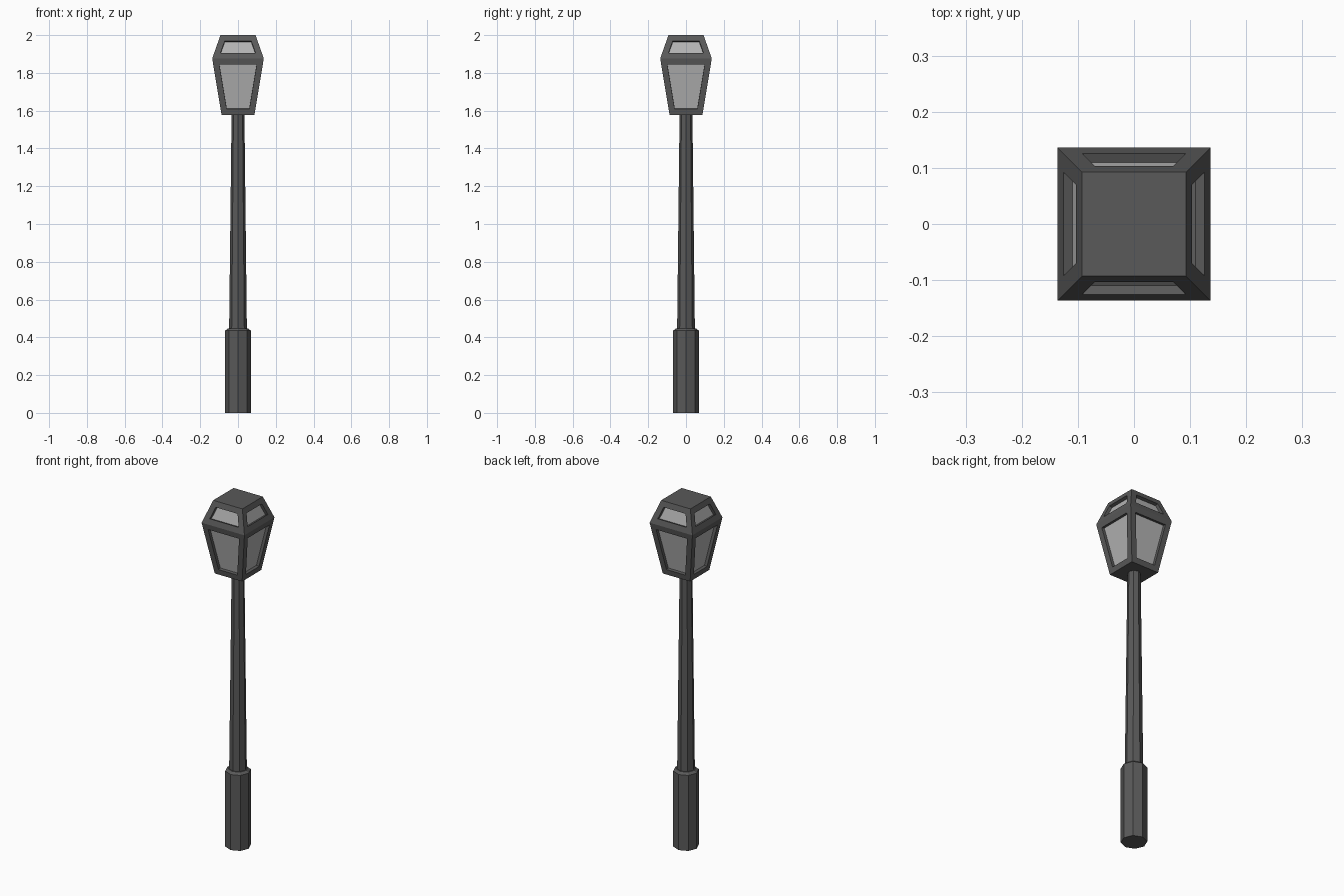
import bpy, bmesh, math

if "Cube" in bpy.data.objects:
    bpy.data.objects.remove(bpy.data.objects["Cube"])


def material(name, grey):
    m = bpy.data.materials.new(name)
    m.diffuse_color = (grey, grey, grey, 1)
    m.use_nodes = True
    m.node_tree.nodes["Principled BSDF"].inputs["Base Color"].default_value = m.diffuse_color
    return m


metal = material("dark_metal", 0.1)
glass = material("pale_glass", 0.45)


def prism_stack(profile, sides, phase=0.0):
    """Capped stack of regular polygons from (radius, z) pairs; returns bmesh and side faces."""
    bm = bmesh.new()
    rings = []
    for r, z in profile:
        angles = [phase + 2 * math.pi * i / sides for i in range(sides)]
        rings.append([bm.verts.new((r * math.cos(a), r * math.sin(a), z)) for a in angles])
    walls = []
    for lo, hi in zip(rings, rings[1:]):
        for i in range(sides):
            j = (i + 1) % sides
            walls.append(bm.faces.new((lo[i], lo[j], hi[j], hi[i])))
    bm.faces.new(rings[0][::-1])
    bm.faces.new(rings[-1])
    bm.normal_update()
    return bm, walls


def finish(bm, name, *mats):
    mesh = bpy.data.meshes.new(name)
    bm.to_mesh(mesh)
    bm.free()
    for m in mats:
        mesh.materials.append(m)
    obj = bpy.data.objects.new(name, mesh)
    bpy.context.collection.objects.link(obj)
    return obj


# Octagonal base with a chamfered top
bm, _ = prism_stack([(0.068, 0), (0.068, 0.435), (0.053, 0.447)], 8)
finish(bm, "base", metal)

# Tapered octagonal pole
bm, _ = prism_stack([(0.047, 0.44), (0.034, 1.58)], 8)
finish(bm, "pole", metal)

# Square lantern: flared lower part and sloping roof
half_widths = [(0.087, 1.578), (0.1365, 1.876), (0.093, 2.0)]
bm, walls = prism_stack([(h * math.sqrt(2), z) for h, z in half_widths], 4, math.pi / 4)

# Recessed glass pane in every sloping side
bmesh.ops.inset_individual(bm, faces=walls, thickness=0.032, use_even_offset=True)
bm.normal_update()
panes = bmesh.ops.extrude_discrete_faces(bm, faces=walls)["faces"]
bm.normal_update()
for pane in panes:
    bmesh.ops.translate(bm, verts=pane.verts[:], vec=pane.normal * -0.017)
    pane.material_index = 1
finish(bm, "lantern", metal, glass)
